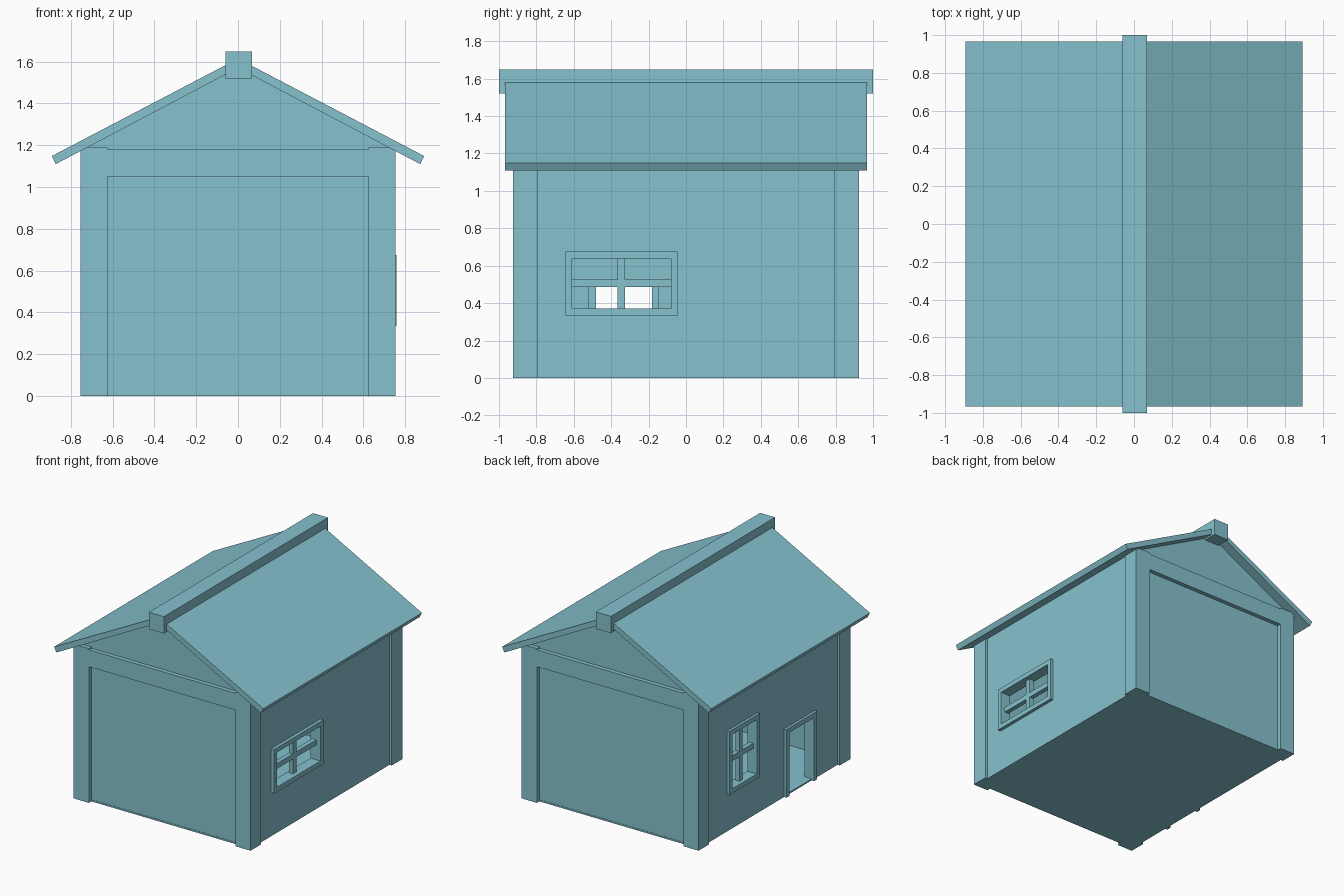
import bpy
import bmesh

if "Cube" in bpy.data.objects:
    bpy.data.objects.remove(bpy.data.objects["Cube"], do_unlink=True)

paint = bpy.data.materials.new("pale_teal")
paint.use_nodes = True
colour = (0.238, 0.539, 0.617, 1)
paint.diffuse_color = colour
paint.node_tree.nodes["Principled BSDF"].inputs["Base Color"].default_value = colour


def finish(name, bm):
    bmesh.ops.recalc_face_normals(bm, faces=bm.faces)
    mesh = bpy.data.meshes.new(name)
    bm.to_mesh(mesh)
    bm.free()
    mesh.materials.append(paint)
    obj = bpy.data.objects.new(name, mesh)
    bpy.context.collection.objects.link(obj)
    return obj


def box(name, x, y, z):
    bm = bmesh.new()
    bmesh.ops.create_cube(bm, size=1)
    for v in bm.verts:
        v.co = [lo + (c + 0.5) * (hi - lo) for c, (lo, hi) in zip(v.co, (x, y, z))]
    return finish(name, bm)


def prism(name, profile, y):
    """Extrude an x-z outline along y."""
    bm = bmesh.new()
    face = bm.faces.new([bm.verts.new((px, y[0], pz)) for px, pz in profile])
    moved = bmesh.ops.extrude_face_region(bm, geom=[face])["geom"]
    for v in moved:
        if isinstance(v, bmesh.types.BMVert):
            v.co.y = y[1]
    return finish(name, bm)


def panel(name, x, y, z, holes):
    """Upright panel across y with rectangular openings (y0, y1, z0, z1)."""
    ys = sorted({*y, *[c for h in holes for c in h[:2]]})
    zs = sorted({*z, *[c for h in holes for c in h[2:]]})
    bm = bmesh.new()
    grid = {(a, b): bm.verts.new((x[0], a, b)) for a in ys for b in zs}
    for a, c in zip(ys, ys[1:]):
        for b, d in zip(zs, zs[1:]):
            my, mz = (a + c) / 2, (b + d) / 2
            if not any(h[0] < my < h[1] and h[2] < mz < h[3] for h in holes):
                bm.faces.new([grid[k] for k in ((a, b), (c, b), (c, d), (a, d))])
    moved = bmesh.ops.extrude_face_region(bm, geom=bm.faces[:])["geom"]
    for v in moved:
        if isinstance(v, bmesh.types.BMVert):
            v.co.x = x[1]
    bmesh.ops.delete(bm, geom=[v for v in bm.verts if not v.link_faces], context='VERTS')
    return finish(name, bm)


def span(side, inner, outer):
    return tuple(sorted((side * inner, side * outer)))


def window(name, side, hole, outer):
    """Framed opening with crossed glazing bars."""
    y0, y1, z0, z1 = hole
    t, half = 0.036, 0.02
    pane = (y0 + t, y1 - t, z0 + t, z1 - t)
    panel(name + "_frame", span(side, 0.675, outer), (y0, y1), (z0, z1), [pane])
    cy, cz = (y0 + y1) / 2, (z0 + z1) / 2
    depth = span(side, 0.69, 0.725)
    box(name + "_upright_bar", depth, (cy - half, cy + half), pane[2:])
    box(name + "_cross_bar", depth, pane[:2], (cz - half, cz + half))


# Openings
left_hole = (-0.645, -0.045, 0.335, 0.675)
right_hole = (0.18, 0.55, 0.285, 0.775)
door_hole = (-0.52, -0.145, 0, 0.525)

# Floor and side walls
box("floor", (-0.735, 0.735), (-0.895, 0.895), (0, 0.012))
panel("left_wall", span(1, 0.685, 0.735), (-0.85, 0.85), (0, 1.19), [left_hole])
panel("right_wall", span(-1, 0.685, 0.735), (-0.85, 0.85), (0, 1.19),
      [right_hole, door_hole])

# Windows and door frame
window("left_window", 1, left_hole, 0.76)
window("right_window", -1, right_hole, 0.755)
panel("door_frame", span(-1, 0.675, 0.755), door_hole[:2], door_hole[2:],
      [(-0.482, -0.182, 0, 0.488)])

# Gable walls, lintels and corner posts
gable = [(-0.735, 0), (0.735, 0), (0.735, 1.19), (0, 1.575), (-0.735, 1.19)]
for end, side in (("front", -1), ("back", 1)):
    prism(end + "_gable_wall", gable, span(side, 0.845, 0.892))
    box(end + "_lintel", (-0.625, 0.625), span(side, 0.87, 0.925), (1.05, 1.18))
    for hand, sx in (("left", 1), ("right", -1)):
        box(f"{end}_{hand}_post", span(sx, 0.625, 0.755), span(side, 0.795, 0.925), (0, 1.19))

# Roof slabs and ridge beam
half_roof = [(0.892, 1.148), (0.872, 1.11)]
roof = [(0, 1.615), *half_roof, (0, 1.57), *[(-px, pz) for px, pz in reversed(half_roof)]]
prism("roof", roof, (-0.967, 0.967))
box("ridge_beam", (-0.06, 0.068), (-1, 1), (1.52, 1.65))
